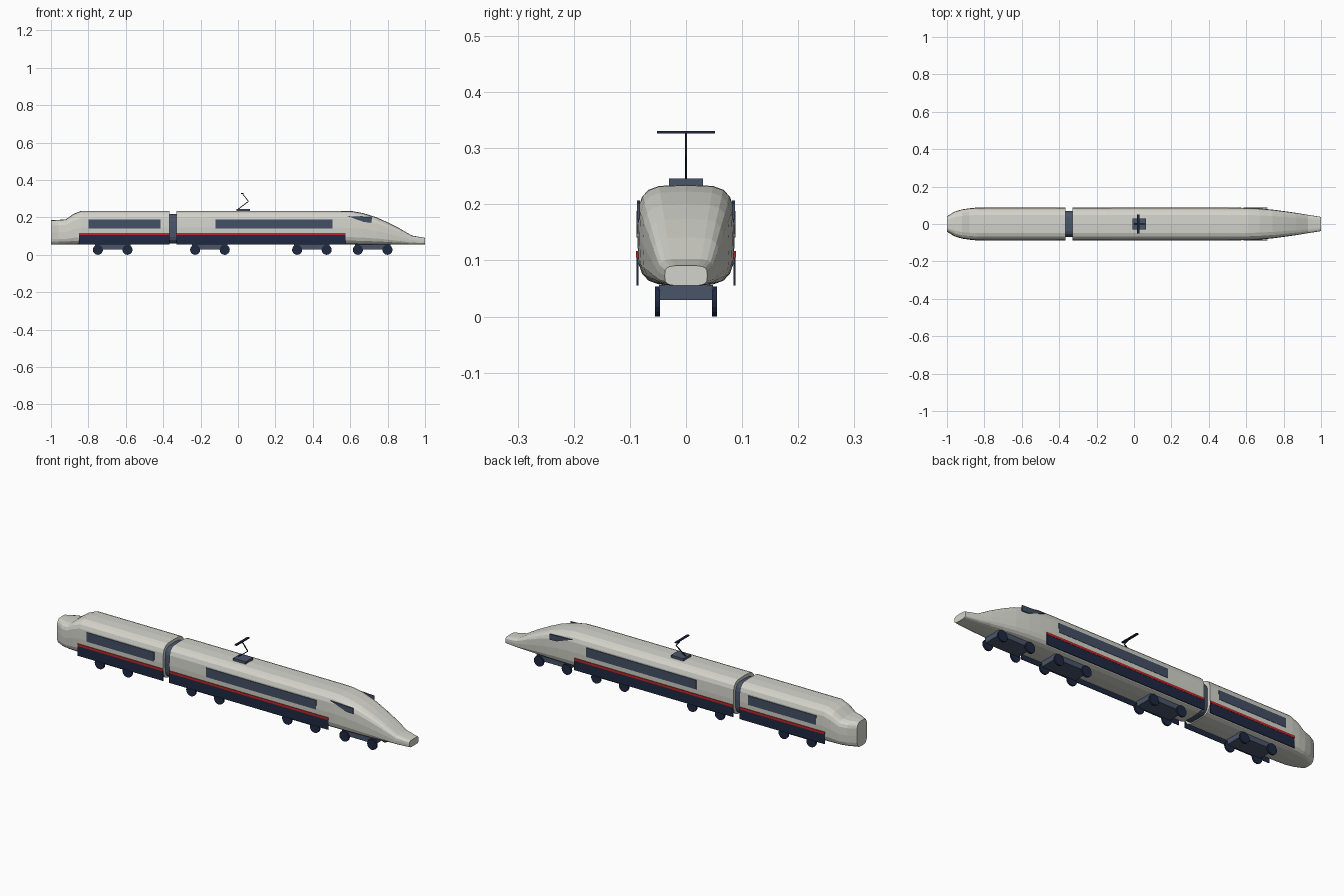
import bpy, bmesh, math
from mathutils import Vector

if "Cube" in bpy.data.objects:
    bpy.data.objects.remove(bpy.data.objects["Cube"])


def material(name, srgb):
    m = bpy.data.materials.new(name)
    m.diffuse_color = [((c / 255 + .055) / 1.055) ** 2.4 for c in srgb] + [1]
    m.use_nodes = True
    m.node_tree.nodes["Principled BSDF"].inputs["Base Color"].default_value = m.diffuse_color
    return m


BODY = material("warm_white", (212, 212, 204))
NAVY = material("navy", (30, 40, 64))
SLATE = material("slate_grey", (74, 85, 106))
GLASS = material("window_grey", (68, 80, 102))
RED = material("stripe_red", (190, 38, 38))
DARK = material("near_black", (22, 26, 36))


def finish(name, bm, mat):
    bmesh.ops.recalc_face_normals(bm, faces=bm.faces)
    me = bpy.data.meshes.new(name)
    bm.to_mesh(me)
    bm.free()
    me.materials.append(mat)
    ob = bpy.data.objects.new(name, me)
    bpy.context.collection.objects.link(ob)
    return ob


def loft(name, sections, mat, sides=20):
    """Sections are (x, half width, bottom z, top z), rounded-square rings."""
    bm = bmesh.new()
    rings = []
    for x, w, z0, z1 in sections:
        ring = []
        for k in range(sides):
            a = 2 * math.pi * k / sides
            c, s = math.cos(a), math.sin(a)
            y = w * math.copysign(abs(c) ** .5, c)
            z = (z0 + z1) / 2 + (z1 - z0) / 2 * math.copysign(abs(s) ** .5, s)
            ring.append(bm.verts.new((x, y, z)))
        rings.append(ring)
    for a, b in zip(rings, rings[1:]):
        for k in range(sides):
            j = (k + 1) % sides
            bm.faces.new((a[k], a[j], b[j], b[k]))
    bm.faces.new(rings[0])
    bm.faces.new(rings[-1])
    return finish(name, bm, mat)


def prism(name, outline, y0, y1, mat):
    """Extrude an x-z outline from y0 to y1."""
    bm = bmesh.new()
    a = [bm.verts.new((x, y0, z)) for x, z in outline]
    b = [bm.verts.new((x, y1, z)) for x, z in outline]
    n = len(a)
    for k in range(n):
        bm.faces.new((a[k], a[(k + 1) % n], b[(k + 1) % n], b[k]))
    bm.faces.new(a)
    bm.faces.new(b)
    return finish(name, bm, mat)


def box(name, x0, x1, y0, y1, z0, z1, mat):
    return prism(name, [(x0, z0), (x1, z0), (x1, z1), (x0, z1)], y0, y1, mat)


def rod(name, p, q, t, mat):
    """Square bar in the x-z plane between two points."""
    p, q = Vector(p), Vector(q)
    d = (q - p).normalized() * t
    n = Vector((-d.y, d.x))
    return prism(name, [p - n, q - n, q + n, p + n], -t, t, mat)


# Car bodies
loft("front_car", [(-.33, .087, .055, .235), (.55, .087, .055, .235),
                   (.61, .086, .055, .234), (.67, .083, .055, .223),
                   (.74, .077, .055, .201), (.80, .069, .055, .174),
                   (.865, .060, .055, .141), (.93, .049, .055, .103),
                   (1.0, .038, .055, .091)], BODY)
loft("rear_car", [(-.365, .087, .055, .235), (-.84, .087, .055, .235),
                  (-.88, .084, .055, .219), (-.92, .078, .055, .190),
                  (-.96, .066, .055, .187), (-1.0, .041, .055, .185)], BODY)
loft("gangway", [(-.37, .070, .06, .219), (-.325, .070, .06, .219)], SLATE)

# Side skirts, stripes and windows
for s, side in ((-1, "right"), (1, "left")):
    for car, x0, x1, wx0, wx1 in (("front", -.33, .575, -.12, .505),
                                  ("rear", -.85, -.365, -.80, -.415)):
        box(f"{car}_skirt_{side}", x0, x1, s * .085, s * .088, .055, .105, NAVY)
        box(f"{car}_stripe_{side}", x0, x1, s * .084, s * .089, .105, .117, RED)
        box(f"{car}_window_{side}", wx0, wx1, s * .083, s * .0885, .141, .188, GLASS)
    prism(f"cab_window_{side}", [(.585, .207), (.715, .202), (.715, .173), (.675, .175)],
          s * .082, s * .087, GLASS)

# Bogies with two axles each
for i, cx in enumerate((-.67, -.15, .395, .72), 1):
    box(f"bogie_frame_{i}", cx - .095, cx + .095, -.048, .048, .03, .056, SLATE)
    for dx in (-.079, .079):
        for s in (-1, 1):
            ring = [(cx + dx + .027 * math.cos(k * math.pi / 8),
                     .027 + .027 * math.sin(k * math.pi / 8)) for k in range(16)]
            prism(f"wheel_{i}", ring, s * .046, s * .055, NAVY)

# Pantograph on the roof
box("pantograph_base", -.007, .065, -.03, .03, .23, .246, SLATE)
rod("pantograph_lower_arm", (0, .244), (.056, .286), .002, DARK)
rod("pantograph_upper_arm", (.056, .286), (.023, .328), .002, DARK)
box("pantograph_head", .017, .029, -.052, .052, .326, .331, NAVY)
